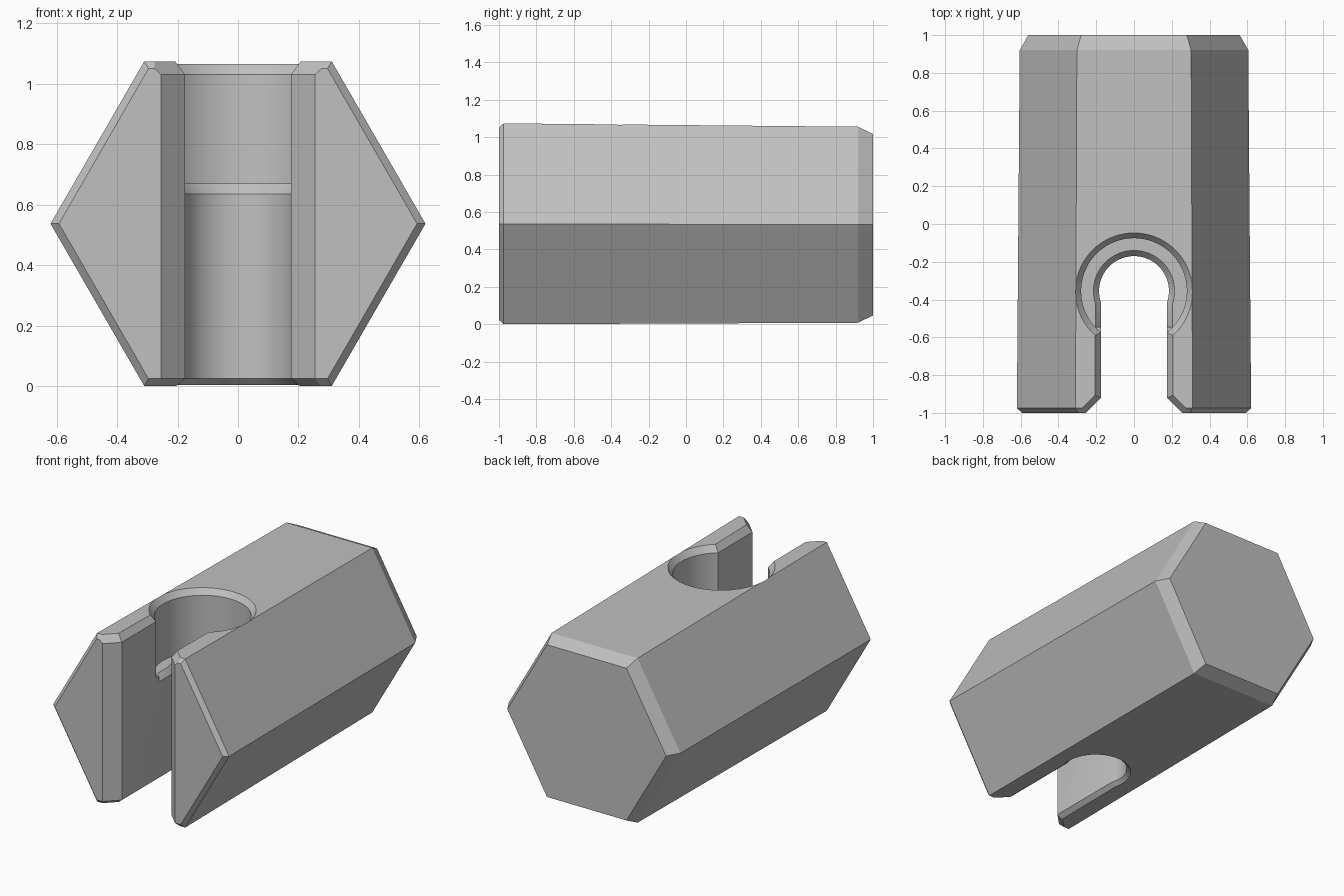
import bpy, bmesh, math

cube = bpy.data.objects.get("Cube")
if cube:
    bpy.data.objects.remove(cube, do_unlink=True)

grey = bpy.data.materials.new("plain grey")
grey.use_nodes = True
grey.diffuse_color = (0.53, 0.53, 0.53, 1)
grey.node_tree.nodes["Principled BSDF"].inputs["Base Color"].default_value = (0.53, 0.53, 0.53, 1)


def loft(name, rings):
    """Closed solid through a list of matching point rings."""
    bm = bmesh.new()
    loops = [[bm.verts.new(p) for p in ring] for ring in rings]
    n = len(loops[0])
    for a, b in zip(loops, loops[1:]):
        for i in range(n):
            j = (i + 1) % n
            bm.faces.new((a[i], a[j], b[j], b[i]))
    bm.faces.new(loops[0])
    bm.faces.new(loops[-1])
    bmesh.ops.recalc_face_normals(bm, faces=bm.faces)
    mesh = bpy.data.meshes.new(name)
    bm.to_mesh(mesh)
    bm.free()
    mesh.materials.append(grey)
    obj = bpy.data.objects.new(name, mesh)
    bpy.context.collection.objects.link(obj)
    return obj


def hexagon(y, r, zc):
    return [(r * math.cos(i * math.pi / 3), y, zc + r * math.sin(i * math.pi / 3))
            for i in range(6)]


def lathe(name, profile, yc, segments=72):
    """Vertical turned solid from (radius, z) pairs."""
    return loft(name, [[(r * math.cos(i * math.tau / segments),
                         yc + r * math.sin(i * math.tau / segments), z)
                        for i in range(segments)] for r, z in profile])


def slot_outline(d, z, half=0.175):
    """Slot plan, widened by d and flared at the mouth."""
    right = [(half + d, HOLE_Y), (half + d, -0.92 + 0.4 * d),
             (half + d + 0.28, -1.2 + 0.4 * d)]
    return [(x, y, z) for x, y in right] + [(-x, y, z) for x, y in reversed(right)]


def ledge_outline(half, z):
    return [(half, -0.545, z), (half, HOLE_Y, z), (-half, HOLE_Y, z), (-half, -0.545, z)]


HOLE_Y = -0.355

# Slightly tapered hexagonal bar with bevelled ends
body = loft("hexagonal_body", [hexagon(-1, 0.592, 0.537), hexagon(-0.975, 0.62, 0.537),
                               hexagon(0.92, 0.605, 0.532), hexagon(1, 0.56, 0.532)])

# Stepped bore, mouth slot and the bevel on the bore step
cutters = [
    lathe("bore_cutter", [(0.245, -0.03), (0.185, 0.025), (0.185, 0.635), (0.215, 0.67),
                          (0.28, 0.67), (0.28, 1.03), (0.34, 1.106)], HOLE_Y),
    loft("slot_cutter", [slot_outline(0.06, -0.025), slot_outline(0, 0.025),
                         slot_outline(0, 1.03), slot_outline(0.06, 1.11)]),
    loft("ledge_cutter", [ledge_outline(0.174, 0.634), ledge_outline(0.205, 0.67),
                          ledge_outline(0.205, 0.75)]),
]
for cutter in cutters:
    cutter.hide_render = True
    cut = body.modifiers.new(cutter.name, 'BOOLEAN')
    cut.operation = 'DIFFERENCE'
    cut.solver = 'EXACT'
    cut.object = cutter

# Bake the cuts and discard the cutters
graph = bpy.context.evaluated_depsgraph_get()
result = bpy.data.meshes.new_from_object(body.evaluated_get(graph))
body.modifiers.clear()
body.data = result
for cutter in cutters:
    bpy.data.objects.remove(cutter, do_unlink=True)

# Smooth bore walls, sharp edges elsewhere
for obj in bpy.context.selected_objects:
    obj.select_set(False)
body.select_set(True)
bpy.context.view_layer.objects.active = body
bpy.ops.object.shade_smooth_by_angle(angle=math.radians(20))
